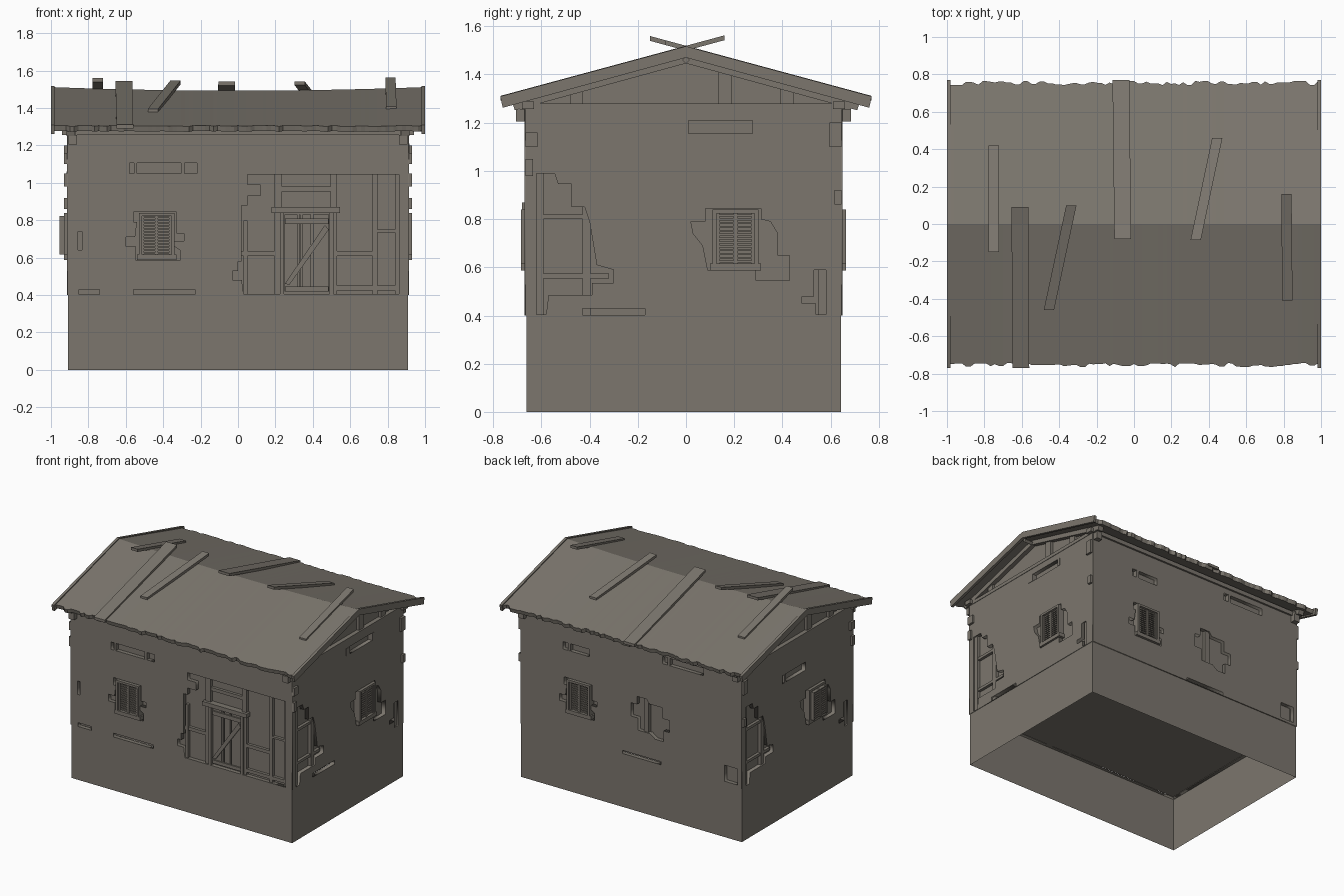
import bpy, bmesh, random
from mathutils import Vector

if "Cube" in bpy.data.objects:
    bpy.data.objects.remove(bpy.data.objects["Cube"])

random.seed(4)
mat = bpy.data.materials.new("weathered_grey_brown")
mat.diffuse_color = (0.20, 0.182, 0.155, 1)
mat.use_nodes = True
mat.node_tree.nodes["Principled BSDF"].inputs["Base Color"].default_value = mat.diffuse_color


def P(wall, u, z, d):
    """Wall coordinates (along, height, outward) to world."""
    return Vector({"front": (u, -0.66 - d, z), "back": (u, 0.64 + d, z),
                   "right": (0.905 + d, u, z), "left": (-0.905 - d, u, z)}[wall])


def finish(name, bm, fix=True):
    if fix:
        bmesh.ops.recalc_face_normals(bm, faces=bm.faces)
    me = bpy.data.meshes.new(name)
    bm.to_mesh(me)
    bm.free()
    me.materials.append(mat)
    ob = bpy.data.objects.new(name, me)
    bpy.context.collection.objects.link(ob)
    return ob


def prism(bm, wall, pts, d0, d1):
    a = [bm.verts.new(P(wall, u, z, d0)) for u, z in pts]
    b = [bm.verts.new(P(wall, u, z, d1)) for u, z in pts]
    bm.faces.new(a)
    bm.faces.new(b[::-1])
    for i in range(len(a)):
        j = (i + 1) % len(a)
        bm.faces.new((a[i], b[i], b[j], a[j]))


def rect(u0, u1, z0, z1):
    return [(u0, z0), (u1, z0), (u1, z1), (u0, z1)]


def boxes(name, wall, rects, d0, d1):
    bm = bmesh.new()
    for r in rects:
        prism(bm, wall, rect(*r) if len(r) == 4 and not isinstance(r[0], tuple) else r, d0, d1)
    return finish(name, bm)


def plaster(wall, u0, u1, holes):
    """Plaster sheet with broken-out holes, filled as a 2D curve."""
    cu = bpy.data.curves.new("outline", "CURVE")
    cu.dimensions, cu.fill_mode, cu.extrude = "2D", "BOTH", 0.015
    for pts in [rect(u0, u1, 0.4, 1.255)] + holes:
        sp = cu.splines.new("POLY")
        sp.points.add(len(pts) - 1)
        for p, (u, z) in zip(sp.points, pts):
            p.co = (u, z, 0, 1)
        sp.use_cyclic_u = True
    tmp = bpy.data.objects.new("outline", cu)
    bpy.context.collection.objects.link(tmp)
    me = bpy.data.meshes.new_from_object(tmp.evaluated_get(bpy.context.evaluated_depsgraph_get()))
    bm = bmesh.new()
    bm.from_mesh(me)
    bpy.data.objects.remove(tmp)
    bmesh.ops.remove_doubles(bm, verts=bm.verts, dist=1e-5)
    for v in bm.verts:
        v.co = P(wall, v.co.x, v.co.y, v.co.z - 0.006)
    finish(wall + "_plaster", bm)


def window(wall, c, z0=0.60, z1=0.84, hw=0.095, out=0.0):
    """Frame, two leaves and their louvre slats."""
    f, m = 0.016, 0.008
    boxes(wall + "_window_frame", wall,
          [(c - hw, c - hw + f, z0, z1), (c + hw - f, c + hw, z0, z1),
           (c - hw, c + hw, z1 - f, z1), (c - hw - .01, c + hw + .01, z0 - .012, z0 + f)], -0.025, 0.024)
    boxes(wall + "_shutter_stiles", wall,
          [(c - m, c + m, z0 + f, z1 - f), (c - hw + f, c - hw + f + .012, z0 + f, z1 - f),
           (c + hw - f - .012, c + hw - f, z0 + f, z1 - f)], -0.02 + out, 0.014 + out)
    h, n = z1 - z0 - 2 * f, 13
    slats = []
    for i in range(n):
        z = z0 + f + h * (i + 0.2) / n
        for s in (c - hw + f, c + m):
            slats.append((s, s + hw - f - m, z, z + h / n * 0.55))
    boxes(wall + "_louvres", wall, slats, -0.015 + out, 0.009 + out)


def flip(pts):
    return [(-u - 0.02, z) for u, z in pts]


# Stone base (open underneath) and solid wall core
bm = bmesh.new()
ring = [(-.91, -.662), (.91, -.662), (.91, .642), (-.91, .642)]
lo = [bm.verts.new((x, y, 0)) for x, y in ring]
hi = [bm.verts.new((x, y, .4)) for x, y in ring]
for i in range(4):
    bm.faces.new((lo[i], lo[(i + 1) % 4], hi[(i + 1) % 4], hi[i]))
finish("base", bm, False)
bm = bmesh.new()
prism(bm, "front", rect(-.88, .88, .4, 1.27), -.025, -1.275)
finish("wall_infill", bm)

# Broken plaster outlines
front_gap = [(.03, .405), (.02, .48), (-.03, .48), (-.03, .53), (.0, .53), (.0, .58), (.02, .58), (.02, .88),
             (.05, .88), (.05, .93), (.12, .93), (.12, .99), (.05, .99), (.05, 1.045), (.86, 1.045), (.86, .405)]
front_win = [(-.56, .845), (-.56, .79), (-.54, .79), (-.55, .71), (-.6, .71), (-.6, .66), (-.545, .66), (-.545, .585),
             (-.31, .585), (-.31, .64), (-.34, .66), (-.34, .69), (-.29, .69), (-.29, .73), (-.33, .73), (-.33, .845)]
side_gap = [(-.62, .99), (-.545, .99), (-.53, .945), (-.475, .945), (-.475, .85), (-.42, .85), (-.40, .79),
            (-.37, .61), (-.30, .59), (-.30, .535), (-.39, .535), (-.39, .485), (-.57, .485), (-.58, .405), (-.62, .405)]
side_win = [(.08, .845), (.08, .79), (.02, .79), (.03, .74), (.07, .69), (.09, .59), (.29, .59), (.29, .545),
            (.43, .545), (.43, .65), (.38, .65), (.38, .74), (.35, .79), (.31, .8), (.31, .845)]
side_corner = [(.48, .45), (.48, .48), (.53, .48), (.53, .59), (.58, .59), (.58, .405), (.54, .405), (.54, .45)]
back_gap = [(0, .8), (0, .7), (-.06, .7), (-.06, .61), (-.16, .61), (-.2, .58), (-.27, .58), (-.27, .66), (-.32, .66),
            (-.32, .75), (-.26, .75), (-.26, .83), (-.15, .83), (-.13, .86), (-.05, .86), (-.05, .8)]
back_win = [(-u - .01, z) for u, z in front_win]

plaster("front", -.912, .912, [front_gap, front_win, rect(-.58, -.22, 1.05, 1.105), rect(-.855, -.835, .64, .74),
                               rect(-.85, -.74, .402, .43), rect(-.56, -.23, .402, .43)])
plaster("back", -.912, .912, [back_gap, back_win, rect(.34, .56, 1.05, 1.105), rect(-.6, -.26, 1.16, 1.215),
                              rect(-.25, .07, .402, .425), rect(-.88, -.77, .42, .54)])
plaster("right", -.665, .645, [side_gap, side_win, side_corner, rect(-.03, .30, 1.155, 1.21),
                               rect(-.43, -.17, .402, .43)])
plaster("left", -.665, .645, [flip(side_gap), flip(side_win), flip(side_corner), rect(-.1, .17, 1.0, 1.06)])

# Exposed timbers in the broken areas
boxes("front_posts", "front", [(.195, .235, .4, 1.045), (.495, .53, .4, 1.045), (.72, .745, .4, 1.045),
                               (.84, .88, .4, 1.045), (.03, .05, .4, .8)], -.03, -.001)
boxes("front_rails", "front", [(-.02, .2, .61, .635), (.23, .5, .955, .98), (.53, .72, .61, .635),
                               (.745, .86, .735, .75), (.53, .86, .425, .45)], -.03, -.004)
boxes("door_lintel", "front", [(.18, .545, .84, .87)], -.03, .02)
boxes("door_jambs", "front", [(.225, .245, .4, .84), (.49, .51, .4, .84)], -.03, .008)
boxes("door_planks", "front", [(.248, .318, .42, .83), (.325, .335, .42, .83), (.345, .39, .42, .83),
                               (.40, .487, .42, .83)], -.03, -.01)
boxes("door_brace", "front", [[(.25, .46), (.275, .455), (.485, .75), (.465, .775)], (.25, .485, .78, .81),
                              (.25, .485, .42, .445)], -.012, 0)
for wall, s in (("right", 1), ("left", -1)):
    def m(a, b, c, d):
        return (a, b, c, d) if s > 0 else (-b - .02, -a - .02, c, d)
    boxes(wall + "_posts", wall, [m(-.64, -.59, .4, 1.0), m(-.43, -.395, .4, .95), m(.55, .6, .4, .6)], -.03, -.001)
    boxes(wall + "_rails", wall, [m(-.6, -.38, .80, .82), m(-.6, -.32, .555, .575)], -.03, -.004)
boxes("back_posts", "back", [(-.14, -.1, .57, .87)], -.03, -.001)

# Stub timbers in the high slits
boxes("front_slit_blocks", "front", [(-.555, -.54, 1.05, 1.105), (-.305, -.285, 1.05, 1.105)], -.03, .008)
boxes("back_slit_blocks", "back", [(.5, .52, 1.05, 1.105), (-.32, -.3, 1.16, 1.215)], -.03, .008)
boxes("right_slit_blocks", "right", [(-.03, .01, 1.155, 1.21), (.275, .3, 1.155, 1.21)], -.03, .012)
boxes("left_slit_blocks", "left", [(.13, .15, 1.0, 1.06)], -.03, .012)

# Windows
window("front", -.435)
window("back", .425)
window("right", .205)
window("left", -.225, out=.035)

# Ragged corner chunks
for wall, e0, e1 in (("left", -.665, .645), ("right", -.665, .645)):
    boxes(wall + "_corner_chunks", wall,
          [(e0, e0 + .05, 1.10, 1.16), (e0, e0 + .03, .98, 1.05), (e1 - .05, e1, 1.10, 1.2),
           (e1 - .03, e1, .86, .92)], -.02, .025)

# Gable panels, studs, tie beams, rafters and bargeboards
def chevron(y, top, t):
    k = .27 * y
    return [(-y, top - k), (0, top), (y, top - k), (y - .01, top - k - t), (0, top - t), (-y + .01, top - k - t)]


for wall in ("left", "right"):
    g = 1 if wall == "right" else -1
    boxes(wall + "_gable", wall, [[(-.66, 1.25), (.64, 1.25), (.64, 1.30), (0, 1.47), (-.66, 1.295)]], -.04, -.02)
    studs = [(.135, .19, 1.41), (.39, .445, 1.35), (-.48, -.43, 1.335)]
    boxes(wall + "_gable_studs", wall, [(min(a * g, b * g), max(a * g, b * g), 1.27, z) for a, b, z in studs],
          -.025, .0)
    boxes(wall + "_tie_beam", wall, [(-.69, .685, 1.255, 1.28)], -.04, .012)
    boxes(wall + "_rafters", wall, [chevron(.72, 1.478, .032)], -.03, .012)
    boxes(wall + "_bargeboard", wall, [chevron(.77, 1.517, .047)], .075, .095)
    boxes(wall + "_ridge_beam", wall, [[(-.015, 1.46), (0, 1.445), (.015, 1.46), (0, 1.475)]], -.03, .075)

# Wall plates and beam ends under the eaves
for wall in ("front", "back"):
    boxes(wall + "_wall_plate", wall, [(-.94, .94, 1.257, 1.288)], -.03, .02)
    boxes(wall + "_beam_ends", wall, [(-.905, -.86, 1.205, 1.255), (.86, .905, 1.205, 1.255)], -.02, .045)

# Sagging roof sheet with ragged eaves
bm = bmesh.new()
N, rows, yf, yb = 90, [], .755, .755
for i in range(N + 1):
    x = -.985 + 1.97 * i / N
    ridge = 1.493 + .019 * x * x
    if i % 2 == 0 or random.random() < .3:
        yf, yb = random.uniform(.742, .765), random.uniform(.742, .765)
    e = lambda y: 1.508 - .27 * y
    rows.append([bm.verts.new(c) for c in ((x, -yf, e(yf)), (x, 0, ridge), (x, yb, e(yb)))])
for a, b in zip(rows, rows[1:]):
    for j in range(2):
        bm.faces.new((a[j], b[j], b[j + 1], a[j + 1]))
roof = finish("roof", bm, False)
sol = roof.modifiers.new("thickness", "SOLIDIFY")
sol.thickness, sol.offset = .03, -1 if roof.data.polygons[0].normal.z > 0 else 1

# Loose planks lying on the slopes and poking past the ridge
planks = [(1, -.75, -.15, -.75, .42, .055), (-1, -.61, .09, -.605, -.77, .09), (-1, -.335, .10, -.455, -.46, .055),
          (1, -.06, -.08, -.07, .77, .09), (1, .33, -.085, .445, .46, .055), (-1, .815, .16, .82, -.41, .055)]
for n, (s, x0, y0, x1, y1, w) in enumerate(planks):
    bm = bmesh.new()
    v = []
    for dz in (0, .02):
        for x, y, k in ((x0, y0, -1), (x0, y0, 1), (x1, y1, 1), (x1, y1, -1)):
            v.append(bm.verts.new((x + k * w / 2, y, 1.499 - s * .27 * y + dz)))
    for f in ((0, 1, 2, 3), (4, 5, 6, 7), (0, 1, 5, 4), (1, 2, 6, 5), (2, 3, 7, 6), (3, 0, 4, 7)):
        bm.faces.new([v[i] for i in f])
    finish("roof_plank_%d" % (n + 1), bm)
